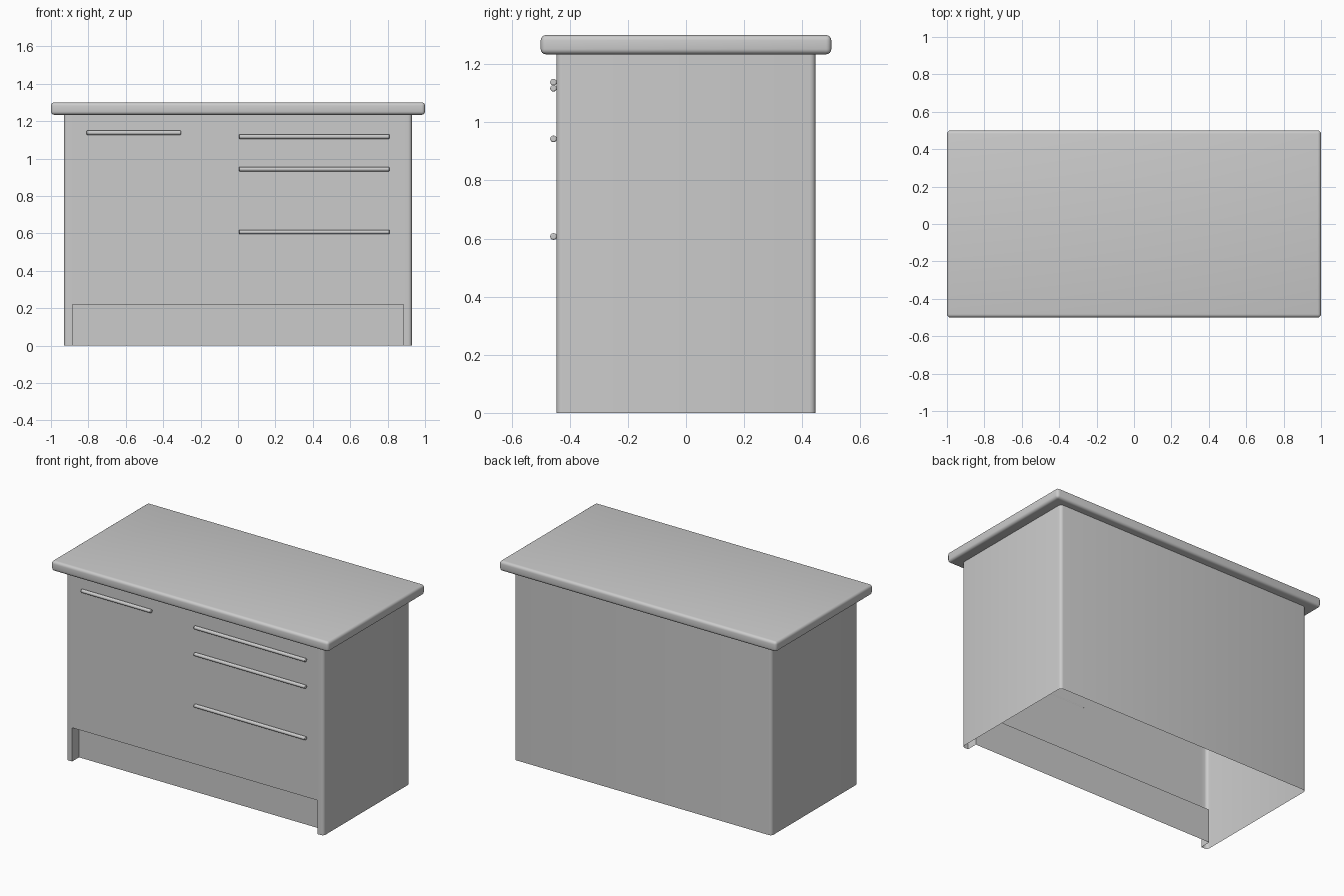
import bpy, bmesh
from math import cos, sin, pi, radians

if "Cube" in bpy.data.objects:
    bpy.data.objects.remove(bpy.data.objects["Cube"])

W, D, TOP = 0.93, 0.446, 1.235      # body half width, half depth, height
KICK_X, KICK_Y, KICK_Z = 0.885, -0.375, 0.22
R = 0.02                            # vertical corner rounding


def finish(bm, name, angle=35):
    mesh = bpy.data.meshes.new(name)
    bm.to_mesh(mesh)
    bm.free()
    obj = bpy.data.objects.new(name, mesh)
    bpy.context.collection.objects.link(obj)
    bpy.ops.object.select_all(action='DESELECT')
    obj.select_set(True)
    bpy.context.view_layer.objects.active = obj
    bpy.ops.object.shade_smooth_by_angle(angle=radians(angle))
    return obj


def corner(sx, sy, start):
    cx, cy = sx * (W - R), sy * (D - R)
    angles = [start + pi / 2 * i / 4 for i in range(5)]
    return [(cx + R * cos(a), cy + R * sin(a)) for a in angles]


def walls(bm, points, z0, z1):
    low = [bm.verts.new((x, y, z0)) for x, y in points]
    high = [bm.verts.new((x, y, z1)) for x, y in points]
    n = len(points)
    for i in range(n):
        j = (i + 1) % n
        bm.faces.new((low[i], low[j], high[j], high[i]))


# Thin-walled body, open underneath, with a recessed kick board
outline = (corner(1, -1, -pi / 2) + corner(1, 1, 0)
           + corner(-1, 1, pi / 2) + corner(-1, -1, pi))
front = [(-KICK_X, -D), (KICK_X, -D)]
recess = [front[0], (-KICK_X, KICK_Y), (KICK_X, KICK_Y), front[1]]
bm = bmesh.new()
walls(bm, outline + front, KICK_Z, TOP)
walls(bm, outline + recess, 0, KICK_Z)
bm.faces.new([bm.verts.new((x, y, KICK_Z)) for x, y in recess])
bmesh.ops.remove_doubles(bm, verts=bm.verts, dist=1e-5)
finish(bm, "cabinet_body")

# Worktop slab with rounded edges
bm = bmesh.new()
bmesh.ops.create_cube(bm, size=1)
bmesh.ops.scale(bm, vec=(2, 1, 0.066), verts=bm.verts)
bmesh.ops.translate(bm, vec=(0, 0, 1.267), verts=bm.verts)
bmesh.ops.bevel(bm, geom=bm.edges[:], offset=0.018, segments=4,
                profile=0.5, affect='EDGES')
finish(bm, "worktop")


# Bar handles
def handle(name, x0, x1, z, r=0.0115):
    bpy.ops.mesh.primitive_cylinder_add(
        vertices=16, radius=r, depth=x1 - x0,
        location=((x0 + x1) / 2, -0.456, z), rotation=(0, pi / 2, 0))
    obj = bpy.context.object
    obj.name = name
    bevel = obj.modifiers.new("rounded_ends", 'BEVEL')
    bevel.width = 0.004
    bevel.segments = 2
    bevel.limit_method = 'ANGLE'
    bevel.angle_limit = radians(60)
    bpy.ops.object.shade_smooth_by_angle(angle=radians(35))


handle("door_handle", -0.81, -0.305, 1.138)
for label, z in (("top", 1.117), ("middle", 0.943), ("bottom", 0.607)):
    handle(label + "_drawer_handle", 0.005, 0.81, z)
